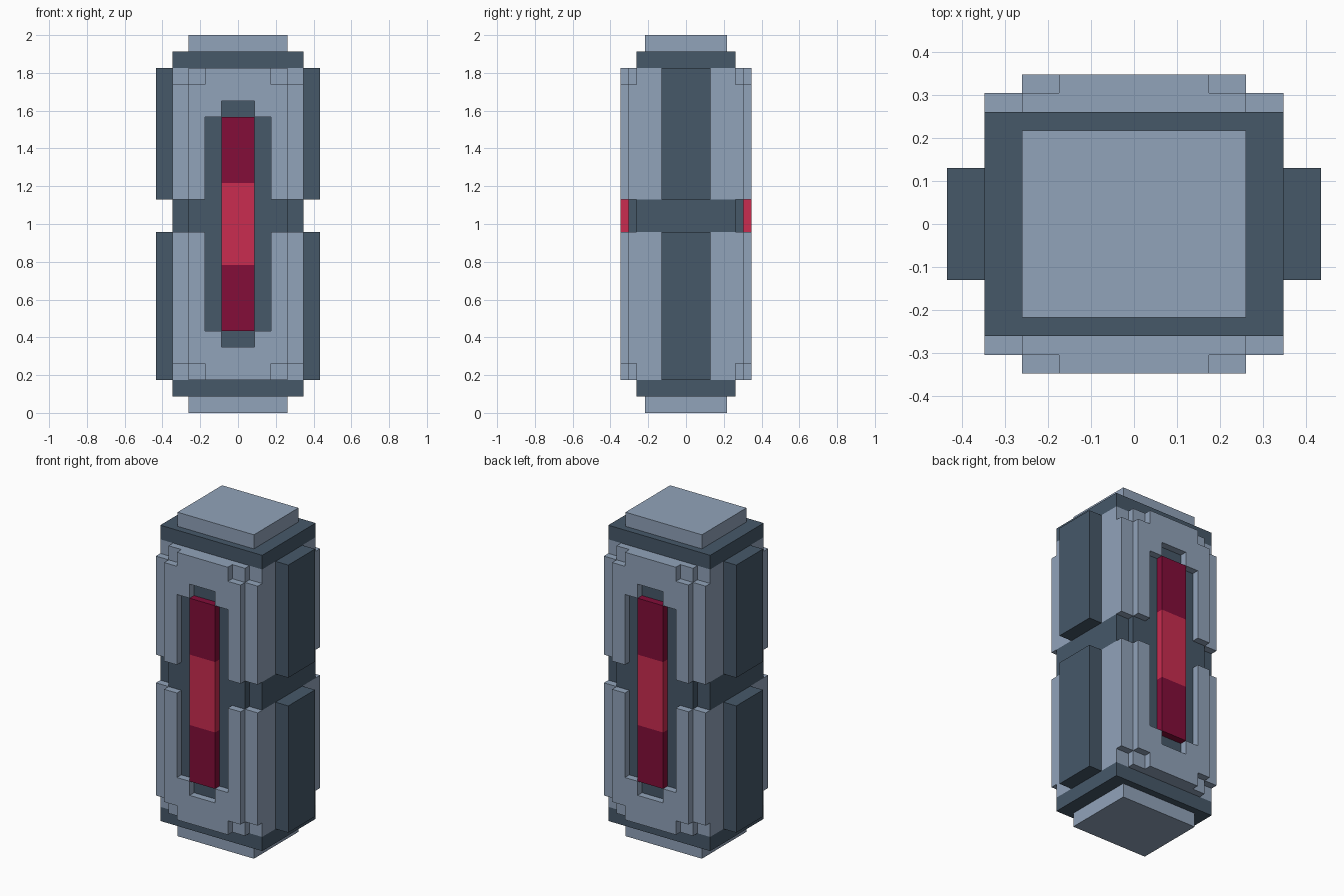
import bpy
import bmesh

cube = bpy.data.objects.get("Cube")
if cube:
    bpy.data.objects.remove(cube, do_unlink=True)

U = 2 / 23  # one grid unit; the model is 23 units tall


def material(name, r, g, b):
    rgba = [(c / 255 / 12.92 if c < 11 else ((c / 255 + 0.055) / 1.055) ** 2.4) for c in (r, g, b)] + [1]
    m = bpy.data.materials.new(name)
    m.use_nodes = True
    m.diffuse_color = rgba
    m.node_tree.nodes["Principled BSDF"].inputs["Base Color"].default_value = rgba
    return m


LIGHT = material("light steel", 145, 163, 186)
DARK = material("dark slate", 70, 88, 105)
BRIGHT = material("bright red", 202, 44, 80)
DEEP = material("deep crimson", 131, 13, 57)


def slab(name, half_profile, y0, y1, mat):
    """Mirror a right-hand x-z profile and extrude it from y0 to y1."""
    pts = half_profile + [(-x, z) for x, z in reversed(half_profile)]
    bm = bmesh.new()
    face = bm.faces.new([bm.verts.new((x * U, y0 * U, z * U)) for x, z in pts])
    ext = bmesh.ops.extrude_face_region(bm, geom=[face])["geom"]
    verts = [v for v in ext if isinstance(v, bmesh.types.BMVert)]
    bmesh.ops.translate(bm, verts=verts, vec=(0, (y1 - y0) * U, 0))
    bmesh.ops.recalc_face_normals(bm, faces=bm.faces)
    mesh = bpy.data.meshes.new(name)
    bm.to_mesh(mesh)
    bm.free()
    mesh.materials.append(mat)
    ob = bpy.data.objects.new(name, mesh)
    bpy.context.collection.objects.link(ob)
    return ob


def block(name, hx, hy, z0, z1, mat):
    return slab(name, [(hx, z0), (hx, z1)], -hy, hy, mat)


# End caps and collars
for end, cap, band in (("bottom", 0, 1), ("top", 22, 21)):
    block(end + "_cap", 3, 2.5, cap, cap + 1, LIGHT)
    block(end + "_collar", 4, 3, band, band + 1, DARK)

# Core: two light halves with a dark waist, and side slabs
block("waist", 4, 3, 11, 13, DARK)
for part, z0, z1 in (("lower", 2, 11), ("upper", 13, 21)):
    block(part + "_core", 4, 3, z0, z1, LIGHT)
    for side, s in (("left", 1), ("right", -1)):
        ob = block(f"{part}_{side}_side_slab", 0.5, 1.5, z0, z1, DARK)
        ob.location.x = s * 4.5 * U

for face, s in (("front", -1), ("back", 1)):
    # Stepped armour plates, notched at the outer corners and around the slot
    for part, end, d, inner in (("lower", 2, 1, 11), ("upper", 21, -1, 13)):
        slot = [(2, inner), (2, end + 3 * d), (1, end + 3 * d), (1, end + 2 * d)]
        for layer, w, y in (("base", 4, 3), ("outer", 3, 3.5)):
            rim = [(w - 1, end), (w - 1, end + d), (w, end + d), (w, inner)]
            slab(f"{part}_{face}_{layer}_plate", rim + slot, s * y, s * (y + 0.5), LIGHT)
    # Dark slot floor with the waist crossing it
    floor = [(1, 4), (1, 5), (2, 5), (2, 11), (3, 11), (3, 13),
             (2, 13), (2, 18), (1, 18), (1, 19)]
    slab(face + "_slot_floor", floor, s * 3, s * 3.5, DARK)
    # Red light strip
    for part, z0, z1, mat in (("lower", 5, 9, DEEP), ("middle", 9, 14, BRIGHT), ("upper", 14, 18, DEEP)):
        slab(f"{part}_{face}_light", [(1, z0), (1, z1)], s * 3.5, s * 4, mat)
